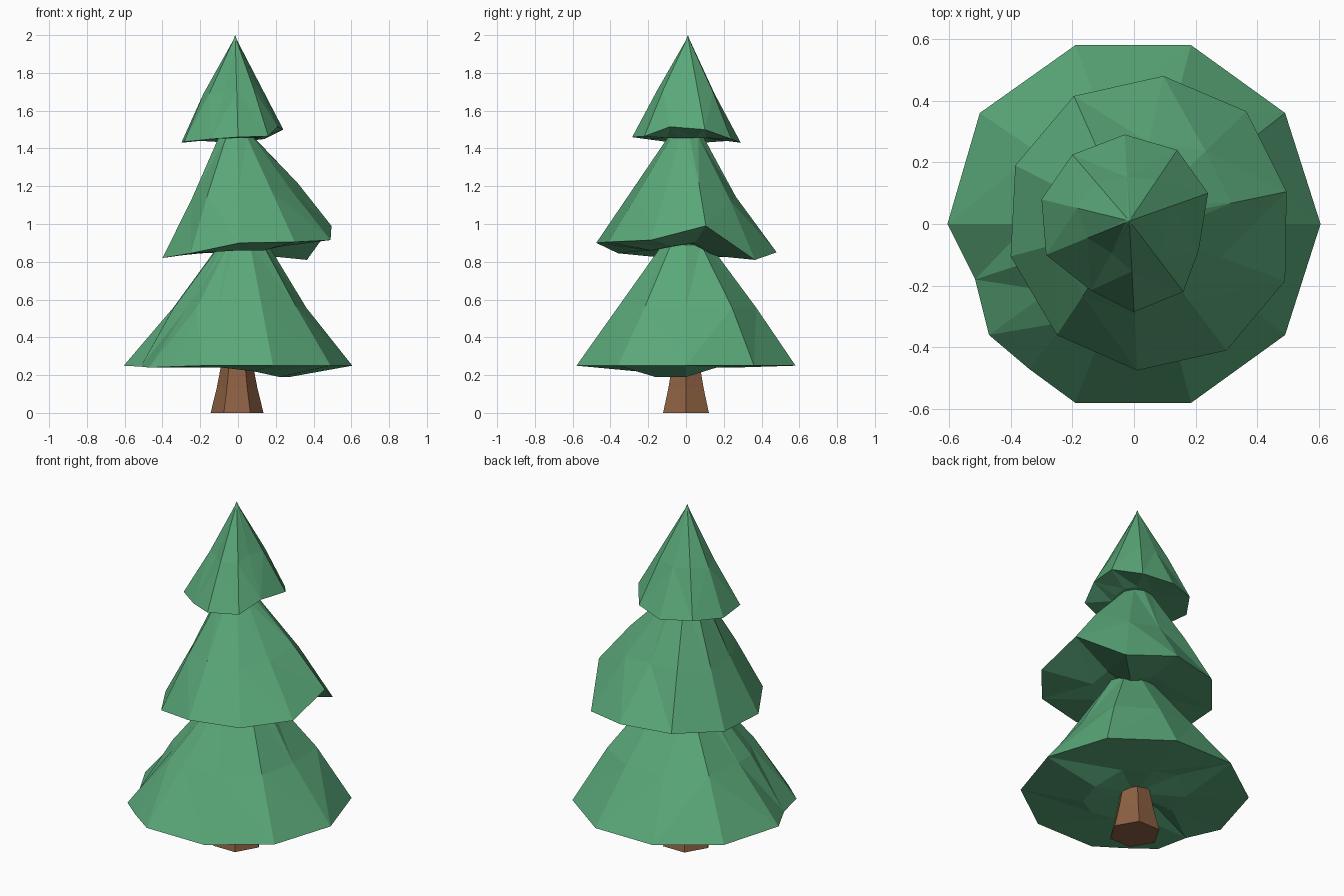
import bpy, bmesh, math
from mathutils import Vector

if "Cube" in bpy.data.objects:
    bpy.data.objects.remove(bpy.data.objects["Cube"], do_unlink=True)


def material(name, rgb):
    m = bpy.data.materials.new(name)
    m.use_nodes = True
    m.diffuse_color = (*rgb, 1)
    m.node_tree.nodes["Principled BSDF"].inputs["Base Color"].default_value = (*rgb, 1)
    return m


green = material("pine green", (0.102, 0.392, 0.191))
brown = material("bark brown", (0.262, 0.117, 0.055))


def loft(name, rings, top, bottom, mat):
    """Skin rings of equal length, listed bottom to top, and close both ends with fans."""
    bm = bmesh.new()
    rows = [[bm.verts.new(p) for p in ring] for ring in rings]
    n = len(rows[0])
    for low, high in zip(rows, rows[1:]):
        for i in range(n):
            j = (i + 1) % n
            bm.faces.new((low[i], low[j], high[j], high[i]))
    for row, tip in ((rows[0], bottom), (rows[-1], top)):
        v = bm.verts.new(tip)
        for i in range(n):
            bm.faces.new((row[i], row[(i + 1) % n], v))
    bmesh.ops.triangulate(bm, faces=[f for f in bm.faces if len(f.verts) > 3])
    bmesh.ops.recalc_face_normals(bm, faces=bm.faces)
    mesh = bpy.data.meshes.new(name)
    bm.to_mesh(mesh)
    bm.free()
    mesh.materials.append(mat)
    obj = bpy.data.objects.new(name, mesh)
    bpy.context.collection.objects.link(obj)
    return obj


def tier(name, rim, crown, crown_r, bends, under, under_z, dips):
    """Skirt of branches: underside ring, ragged rim, bent middle ring, small crown."""
    rim = [Vector(p) for p in rim]
    crown, under = Vector(crown), Vector(under)
    neck, middle, below = [], [], []
    for i, p in enumerate(rim):
        out = Vector((p.x - crown.x, p.y - crown.y, 0)).normalized()
        q = crown + out * crown_r
        neck.append(q)
        mid = p.lerp(q, 0.48)
        middle.append(mid + out * bends[i])
        b = under.lerp(p, 0.45)
        b.z = under_z + dips.get(i, 0)
        below.append(b)
    return loft(name, [below, rim, middle, neck], crown + Vector((0, 0, 0.03)), under, green)


# Bottom skirt: ten-sided rim with a notched side
tier("bottom_branches",
     [(0.605, 0, .25), (0.49, .36, .25), (.185, .58, .25), (-.19, .58, .25),
      (-.5, .36, .25), (-.605, 0, .25), (-.515, -.18, .245), (-.47, -.36, .24),
      (-.34, -.47, .245), (-.19, -.58, .25), (.185, -.58, .25), (.49, -.36, .25)],
     (0.03, 0, 0.89), 0.13,
     [-.03, .03, .01, .0, .02, -.02, .03, -.01, .03, .0, .0, -.01],
     (0, 0, 0.25), 0.24, {0: -.05, 11: -.05, 10: -.02, 3: .04, 6: .04})

# Middle skirt: rim lifts on one side
tier("middle_branches",
     [(.495, .105, .99), (.365, .365, .81), (.095, .48, .85), (-.195, .415, .845),
      (-.385, .19, .825), (-.4, -.105, .82), (-.25, -.36, .845), (.01, -.475, .9),
      (.30, -.41, .905), (.49, -.185, .915)],
     (-.01, 0, 1.46), 0.095,
     [.02, .02, -.03, .01, .0, -.01, .01, .0, .0, -.01],
     (0, 0, 0.89), 0.86, {0: .04, 1: -.03, 9: .02})

# Top skirt: sharp peak
tier("top_branches",
     [(.24, .1, 1.5), (.14, .24, 1.45), (-.03, .29, 1.43), (-.2, .225, 1.44),
      (-.3, .08, 1.43), (-.285, -.1, 1.435), (-.14, -.215, 1.45), (0, -.285, 1.46),
      (.16, -.22, 1.465), (.21, -.085, 1.515)],
     (-.015, .01, 1.97), 0.012,
     [.0, .01, -.01, .01, .015, -.01, -.02, .005, .01, -.01],
     (0, 0, 1.47), 1.455, {})

# Trunk: tapered six-sided post with a flared foot
trunk_rings = [[(-.005 + r * math.cos(k * math.pi / 3), r * math.sin(k * math.pi / 3), z)
                for k in range(6)]
               for r, z in ((.14, 0), (.108, .13), (.085, .25), (.08, .4))]
loft("trunk", trunk_rings, (-.005, 0, .4), (-.005, 0, 0), brown)
